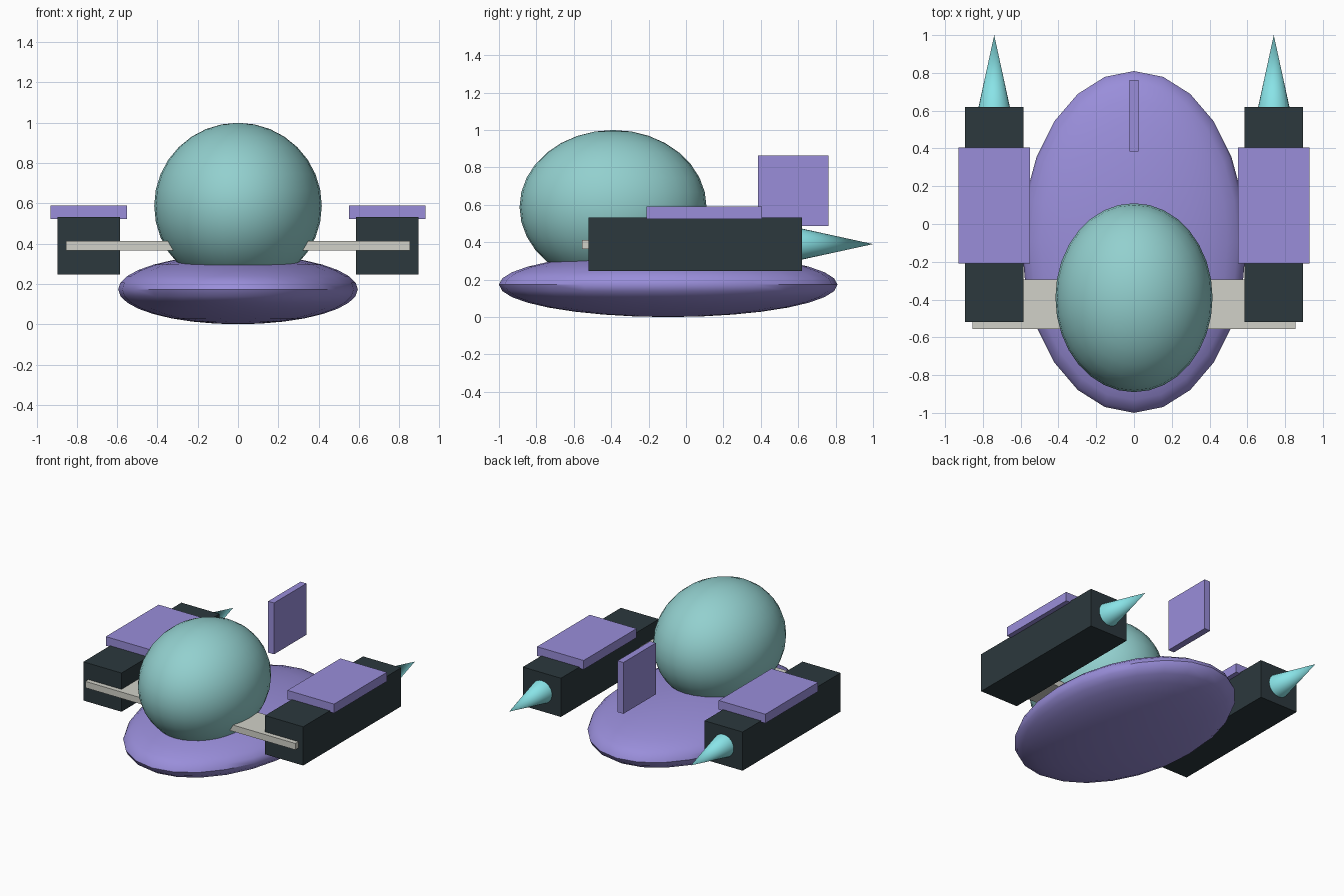
import bpy, math

if "Cube" in bpy.data.objects:
    bpy.data.objects.remove(bpy.data.objects["Cube"])


def material(name, rgb):
    m = bpy.data.materials.new(name)
    m.diffuse_color = (*rgb, 1)
    m.use_nodes = True
    m.node_tree.nodes["Principled BSDF"].inputs["Base Color"].default_value = m.diffuse_color
    return m


purple = material("purple", (0.32, 0.27, 0.70))
teal = material("teal", (0.29, 0.63, 0.62))
dark = material("dark", (0.025, 0.04, 0.047))
cyan = material("cyan", (0.25, 0.77, 0.80))
pale = material("pale", (0.64, 0.64, 0.58))


def finish(name, mat, smooth=False):
    ob = bpy.context.object
    ob.name = name
    ob.data.materials.append(mat)
    bpy.ops.object.transform_apply(location=False, rotation=True, scale=True)
    if smooth:
        bpy.ops.object.shade_smooth_by_angle(angle=math.radians(40))
    return ob


def box(name, x, y, z, mat):
    # x, y, z are (min, max) ranges
    ranges = (x, y, z)
    bpy.ops.mesh.primitive_cube_add(size=1, location=[(a + b) / 2 for a, b in ranges])
    bpy.context.object.scale = [b - a for a, b in ranges]
    return finish(name, mat)


def ellipsoid(name, loc, radii, segments, rings, mat):
    bpy.ops.mesh.primitive_uv_sphere_add(segments=segments, ring_count=rings, radius=1, location=loc)
    bpy.context.object.scale = radii
    return finish(name, mat, True)


# Saucer hull and cockpit dome
ellipsoid("hull", (0, -0.095, 0.173), (0.595, 0.905, 0.173), 24, 16, purple)
ellipsoid("cockpit_dome", (0, -0.39, 0.588), (0.416, 0.5, 0.412), 32, 16, teal)

# Cross strut and tail fin
box("cross_strut", (-0.855, 0.855), (-0.555, -0.295), (0.365, 0.412), pale)
box("tail_fin", (-0.024, 0.024), (0.385, 0.762), (0.487, 0.865), purple)

# Engine pods with top plates and exhaust cones
for side, s in (("left", -1), ("right", 1)):
    cx = s * 0.74
    box(side + "_engine", (cx - 0.155, cx + 0.155), (-0.52, 0.62), (0.247, 0.532), dark)
    box(side + "_engine_plate", (cx - 0.19, cx + 0.19), (-0.21, 0.405), (0.523, 0.59), purple)
    bpy.ops.mesh.primitive_cone_add(vertices=24, radius1=0.085, radius2=0, depth=0.39,
                                    location=(cx, 0.805, 0.39),
                                    rotation=(-math.pi / 2, 0, 0))
    finish(side + "_exhaust_cone", cyan, True)
